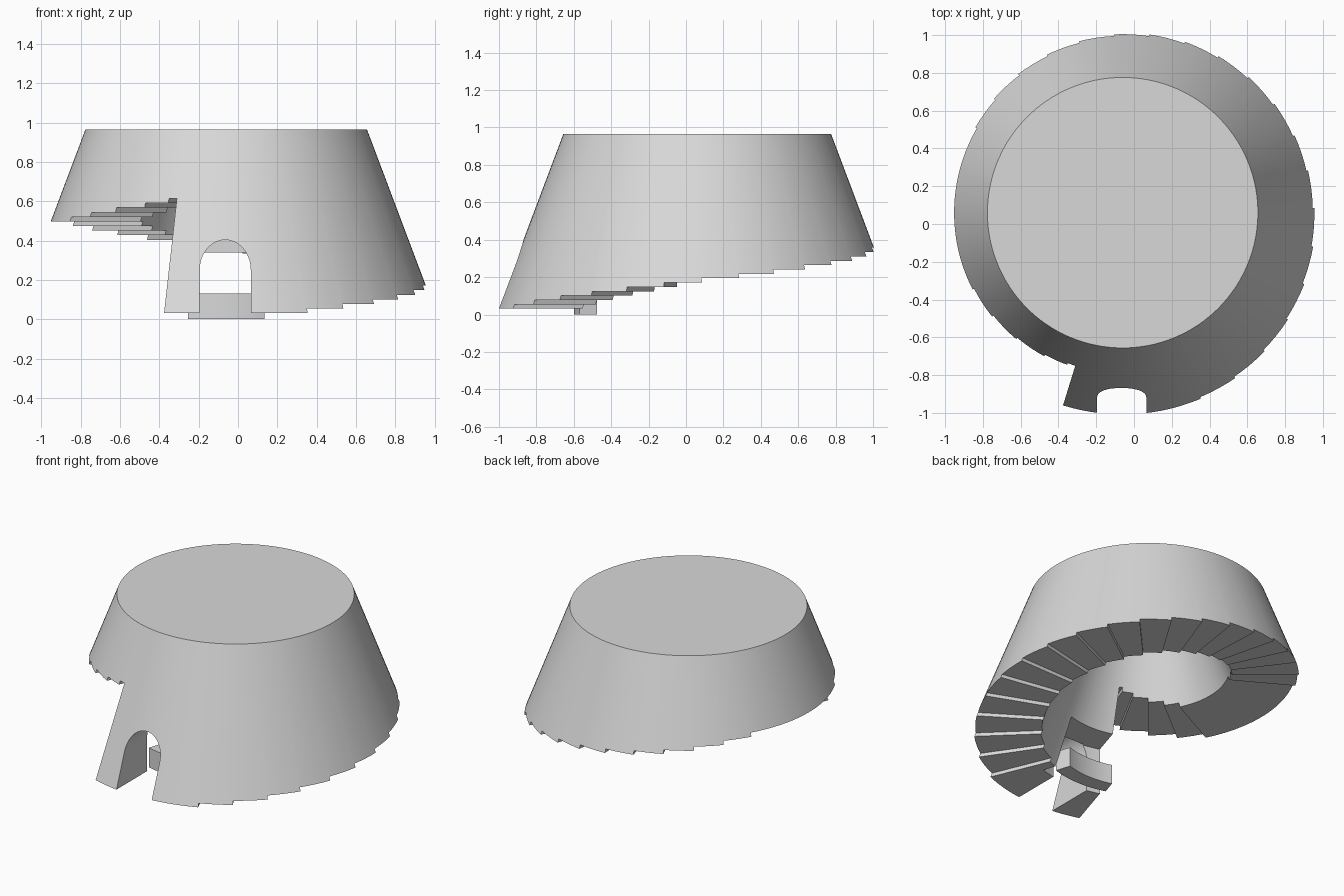
import bpy, bmesh, math

if "Cube" in bpy.data.objects:
    bpy.data.objects.remove(bpy.data.objects["Cube"])

CX, CY = -0.06, 0.06            # axis of the tower
TOP, CEIL = 0.965, 0.955        # roof height, ceiling height of the shaft
THICK = 0.403                   # wall thickness, shaft tapers like the outside
R_RECESS = 0.75                 # depth of the recess behind the doorway
N = 126                         # columns around the tower
START = math.radians(-17.2)     # spiral start, measured from the front
STEP = math.tau / N

stone = bpy.data.materials.new("stone grey")
stone.diffuse_color = (0.69, 0.69, 0.69, 1)
stone.use_nodes = True
stone.node_tree.nodes["Principled BSDF"].inputs["Base Color"].default_value = stone.diffuse_color


def r_out(z):
    return 0.716 + (TOP - z) * 0.377


def pos(r, a, z):
    return (CX + r * math.sin(a), CY - r * math.cos(a), z)


def make(name, bm):
    bmesh.ops.recalc_face_normals(bm, faces=bm.faces)
    me = bpy.data.meshes.new(name)
    bm.to_mesh(me)
    bm.free()
    ob = bpy.data.objects.new(name, me)
    bpy.context.collection.objects.link(ob)
    me.materials.append(stone)
    return ob


def prism(name, rings):
    """Closed solid lofted between two equal point loops."""
    bm = bmesh.new()
    a, b = [[bm.verts.new(p) for p in ring] for ring in rings]
    bm.faces.new(a)
    bm.faces.new(b)
    for i in range(len(a)):
        j = (i + 1) % len(a)
        bm.faces.new((a[i], a[j], b[j], b[i]))
    return make(name, bm)


def sector(name, r0, r1, a0, a1, z0, z1, n=12):
    angs = [a0 + (a1 - a0) * i / n for i in range(n + 1)]
    loop = [(r0, a) for a in angs] + [(r1, a) for a in reversed(angs)]
    return prism(name, [[pos(r, a, z) for r, a in loop] for z in (z0, z1)])


# Underside height of each column: stairs, a long landing, more stairs
jumps = [14 + 4 * k for k in range(20)] + [110, 114, 118, 122, 125]
level = [round(0.031 + 0.0233 * sum(j <= c for j in jumps), 4) for c in range(N)]

# Tower body: cone outside, tapering shaft inside, stepped spiral underside
bm = bmesh.new()
cache = {}


def vert(kind, i, z):
    key = (kind, i % N, z)
    if key not in cache:
        r = r_out(z) - (THICK if kind == "in" else 0)
        cache[key] = bm.verts.new(pos(r, START + STEP * (i % N), z))
    return cache[key]


for c in range(N):
    z, zp, zn = level[c], level[c - 1], level[(c + 1) % N]
    for kind, top in (("out", TOP), ("in", CEIL)):
        wall = [vert(kind, c, z), vert(kind, c + 1, z)]
        if zn > z:
            wall.append(vert(kind, c + 1, zn))
        wall += [vert(kind, c + 1, top), vert(kind, c, top)]
        if zp > z:
            wall.append(vert(kind, c, zp))
        bm.faces.new(wall)
    bm.faces.new((vert("out", c, z), vert("out", c + 1, z),
                  vert("in", c + 1, z), vert("in", c, z)))
    if zn != z:
        bm.faces.new((vert("out", c + 1, z), vert("out", c + 1, zn),
                      vert("in", c + 1, zn), vert("in", c + 1, z)))
for kind, top in (("out", TOP), ("in", CEIL)):
    bm.faces.new([vert(kind, i, top) for i in range(N)])
body = make("tower_body", bm)

# Doorway: arched tunnel outside, wider square recess on the shaft side
arch = [(-0.13, -0.2), (0.13, -0.2)]
arch += [(0.13 * math.cos(math.pi * i / 24), 0.25 + 0.153 * math.sin(math.pi * i / 24))
         for i in range(25)]
tunnel = prism("door_cutter", [[(CX - 0.005 + x, CY + y, z) for x, z in arch]
                               for y in (-1.3, -0.735)])
recess = sector("recess_cutter", 0.3, R_RECESS, START - 0.01, -START, -0.1, 0.34)

bpy.context.view_layer.objects.active = body
for cutter in (tunnel, recess):
    cutter.hide_render = True
    mod = body.modifiers.new("cut", "BOOLEAN")
    mod.operation = "DIFFERENCE"
    mod.solver = "EXACT"
    mod.object = cutter
    bpy.ops.object.modifier_apply(modifier=mod.name)
    bpy.data.objects.remove(cutter)

# Curved sill inside the doorway
sill = sector("door_sill", 0.56, 0.66, START, -START, 0.0, 0.13)

for ob in (body, sill):
    bpy.ops.object.select_all(action="DESELECT")
    ob.select_set(True)
    bpy.context.view_layer.objects.active = ob
    bpy.ops.object.shade_smooth_by_angle(angle=math.radians(25))
